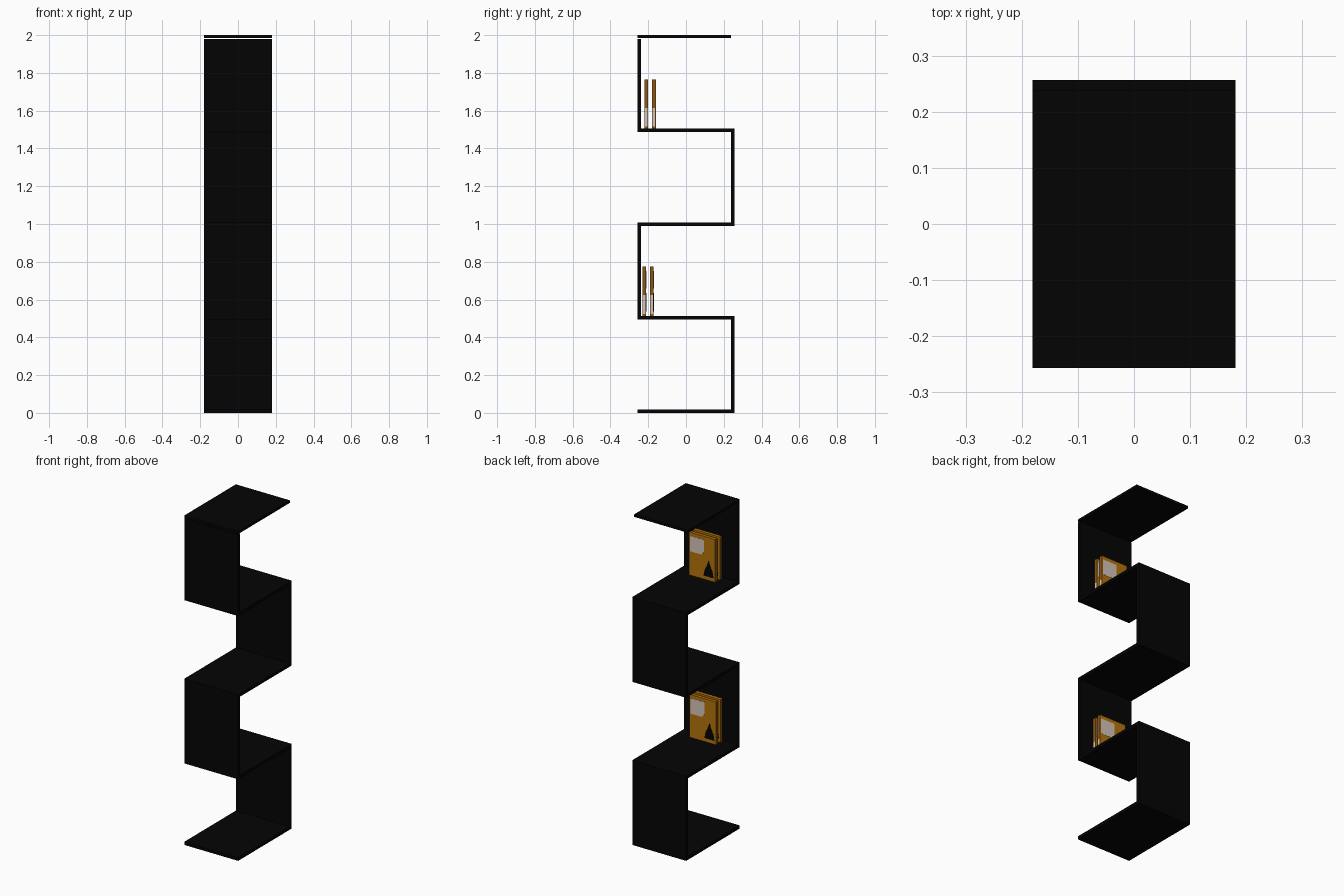
import bpy, bmesh

if "Cube" in bpy.data.objects:
    bpy.data.objects.remove(bpy.data.objects["Cube"])


def mat(name, col):
    m = bpy.data.materials.new(name)
    m.diffuse_color = (*col, 1)
    m.use_nodes = True
    m.node_tree.nodes["Principled BSDF"].inputs["Base Color"].default_value = m.diffuse_color
    return m


BLACK = mat("black lacquer", (0.0012, 0.0012, 0.0012))
OCHRE = mat("ochre cover", (0.46, 0.17, 0.003))
BROWN = mat("brown spine", (0.25, 0.09, 0.008))
PALE = mat("pale print", (0.66, 0.56, 0.49))


def finish(name, bm, m):
    bmesh.ops.recalc_face_normals(bm, faces=bm.faces)
    me = bpy.data.meshes.new(name)
    bm.to_mesh(me)
    bm.free()
    me.materials.append(m)
    ob = bpy.data.objects.new(name, me)
    bpy.context.collection.objects.link(ob)
    return ob


def box(name, x, y, z, m):
    """Box from (min, max) pairs on each axis."""
    bm = bmesh.new()
    bmesh.ops.create_cube(bm, size=1)
    for v in bm.verts:
        v.co = [r[0] if c < 0 else r[1] for c, r in zip(v.co, (x, y, z))]
    return finish(name, bm, m)


def plate(name, pts, y, m, t=0.001):
    """Thin plate in the xz plane, standing proud of y."""
    bm = bmesh.new()
    f = bm.faces.new([bm.verts.new((px, y, pz)) for px, pz in pts])
    r = bmesh.ops.extrude_face_region(bm, geom=[f])
    for v in r["geom"]:
        if isinstance(v, bmesh.types.BMVert):
            v.co.y += t
    return finish(name, bm, m)


X = (-0.181, 0.181)
D, T = 0.257, 0.019

# horizontal shelves
for i, z in enumerate((0.0, 0.495, 0.99, 1.486)):
    box(f"shelf_{i}", X, (-D, D), (z, z + 0.019), BLACK)
box("top_shelf", X, (-D, 0.238), (1.984, 2.0), BLACK)

# alternating upright panels
for i, (a, b) in enumerate(((0.019, 0.495), (0.514, 0.99),
                            (1.009, 1.486), (1.505, 1.980))):
    y = (D - T, D) if i % 2 == 0 else (-D, -D + T)
    box(f"upright_{i}", X, y, (a, b), BLACK)


# standing books with a printed cover and a half pale spine
def book(name, x0, x1, y0, y1, z):
    h = 0.26
    box(name, (x0, x1), (y0, y1), (z, z + h), OCHRE)
    for side, xs in (("spine", x1), ("edge", x0 - 0.001)):
        box(f"{name}_{side}", (xs, xs + 0.001), (y0, y1), (z, z + h), BROWN)
    box(f"{name}_spine_label", (x1 + 0.001, x1 + 0.002),
        (y0 + 0.003, y1 - 0.003), (z + 0.01, z + 0.11), PALE)
    # cover panel, upper corner
    a, b = x1 - 0.007, x1 - 0.102
    plate(f"{name}_cover_patch",
          [(a, z + 0.238), (b, z + 0.238), (b, z + 0.165),
           (b + 0.02, z + 0.145), (a, z + 0.145)], y1, PALE)
    # dark tree silhouette, lower corner
    c = x0 + 0.043
    plate(f"{name}_cover_tree",
          [(c - 0.033, z + 0.022), (c + 0.034, z + 0.022), (c + 0.026, z + 0.06),
           (c + 0.015, z + 0.08), (c, z + 0.12), (c - 0.015, z + 0.08),
           (c - 0.026, z + 0.06)], y1, BLACK)


book("lower_back_book", -0.084, 0.094, -0.231, -0.211, 0.514)
book("lower_front_book", -0.081, 0.096, -0.191, -0.171, 0.514)
book("upper_back_book", -0.086, 0.092, -0.221, -0.201, 1.505)
book("upper_front_book", -0.083, 0.092, -0.180, -0.160, 1.505)
